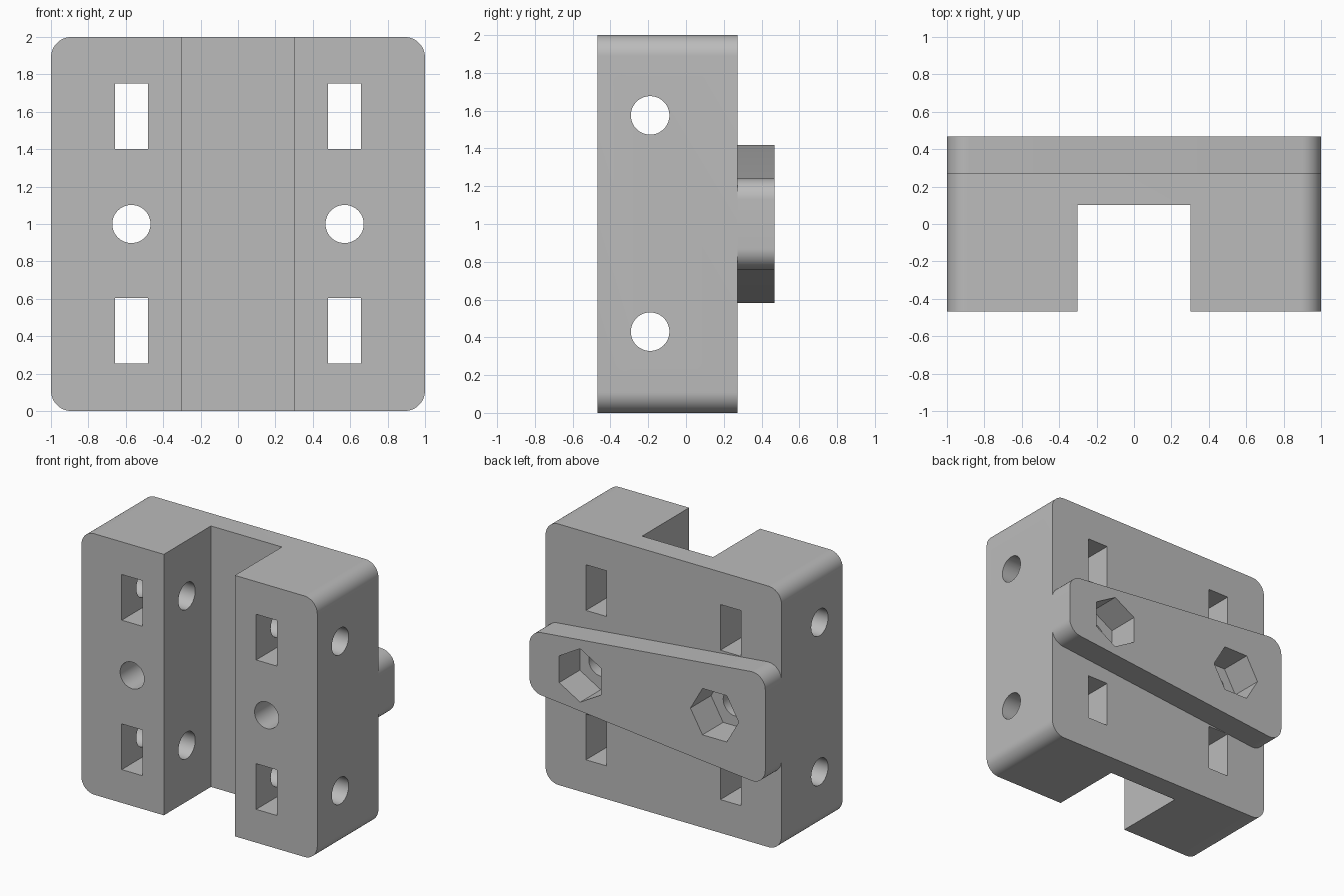
import bpy, bmesh, math
from mathutils import Vector, Matrix

cube = bpy.data.objects.get("Cube")
if cube:
    bpy.data.objects.remove(cube, do_unlink=True)

FRONT, SEAM, BACK = -0.468, 0.272, 0.468   # depth of the block and the bar
RADIUS = 0.11
HOLE_X, HOLE_R = 0.57, 0.102
SLOT_Z = (0.43, 1.575)

grey = bpy.data.materials.new("plain grey")
grey.use_nodes = True
colour = (0.5, 0.5, 0.5, 1)
grey.diffuse_color = colour
grey.node_tree.nodes["Principled BSDF"].inputs["Base Color"].default_value = colour


def rounded(corners, radius, steps=12):
    """Fillet every corner of a convex counter-clockwise outline."""
    pts = [Vector(c) for c in corners]
    out = []
    for i, p in enumerate(pts):
        a = (pts[i - 1] - p).normalized()
        b = (pts[(i + 1) % len(pts)] - p).normalized()
        half = a.angle(b) / 2
        centre = p + (a + b).normalized() * radius / math.sin(half)
        start = p + a * radius / math.tan(half) - centre
        sweep = math.pi - 2 * half
        for k in range(steps + 1):
            out.append(centre + Matrix.Rotation(sweep * k / steps, 2) @ start)
    return out


def ngon(x, z, radius, sides, turn=0.0):
    angles = [turn + math.tau * k / sides for k in range(sides)]
    return [(x + radius * math.cos(t), z + radius * math.sin(t)) for t in angles]


def rect(x, z, w, h):
    return [(x - w / 2, z - h / 2), (x + w / 2, z - h / 2),
            (x + w / 2, z + h / 2), (x - w / 2, z + h / 2)]


def prism(name, outline, y0, y1, sideways=False):
    """Extrude an (x, z) outline along y, or a (y, z) outline along x."""
    bm = bmesh.new()
    place = (lambda p, d: (d, p[0], p[1])) if sideways else (lambda p, d: (p[0], d, p[1]))
    face = bm.faces.new([bm.verts.new(place(p, y0)) for p in outline])
    grown = bmesh.ops.extrude_face_region(bm, geom=[face])["geom"]
    move = Vector(place((0, 0), y1 - y0))
    bmesh.ops.translate(bm, vec=move, verts=[g for g in grown if isinstance(g, bmesh.types.BMVert)])
    bmesh.ops.recalc_face_normals(bm, faces=bm.faces)
    mesh = bpy.data.meshes.new(name)
    bm.to_mesh(mesh)
    bm.free()
    mesh.materials.append(grey)
    obj = bpy.data.objects.new(name, mesh)
    bpy.context.collection.objects.link(obj)
    return obj


def select(obj):
    bpy.ops.object.select_all(action="DESELECT")
    obj.select_set(True)
    bpy.context.view_layer.objects.active = obj


def cut(obj, cutters):
    select(obj)
    for cutter in cutters:
        mod = obj.modifiers.new("cut", "BOOLEAN")
        mod.operation, mod.solver, mod.object = "DIFFERENCE", "EXACT", cutter
        bpy.ops.object.modifier_apply(modifier=mod.name)
    bpy.ops.object.shade_smooth_by_angle(angle=math.radians(30))


# Main block and tapered clamp bar on its back
block = prism("mounting_block", rounded(rect(0, 1, 2, 2), RADIUS), FRONT, SEAM)
bar = prism("clamp_bar", rounded([(-1, 0.57), (1, 0.77), (1, 1.23), (-1, 1.43)], RADIUS), SEAM, BACK)

# Channel down the front
channel = prism("channel_cutter", rect(0, 1, 0.602, 3), -1, 0.102)

# Bolt holes front to back, with hexagonal nut pockets behind
bolts, pockets, slots = [], [], []
for side, turn in ((1, math.pi / 2), (-1, 0)):
    x = side * HOLE_X
    bolts.append(prism("bolt_cutter", ngon(x, 1, HOLE_R, 48), -1, 1))
    pockets.append(prism("nut_cutter", ngon(x, 1, 0.205, 6, turn), BACK - 0.25, 1))
    for z in SLOT_Z:
        slots.append(prism("slot_cutter", rect(x, z, 0.176, 0.35), -1, 1))

# Cross holes through both sides
cross = [prism("cross_cutter", ngon(-0.19, z, HOLE_R, 48), -2, 2, True) for z in SLOT_Z]

cut(block, [channel] + slots + cross + bolts + pockets)
cut(bar, bolts + pockets)

for cutter in [channel] + bolts + pockets + slots + cross:
    bpy.data.objects.remove(cutter, do_unlink=True)
